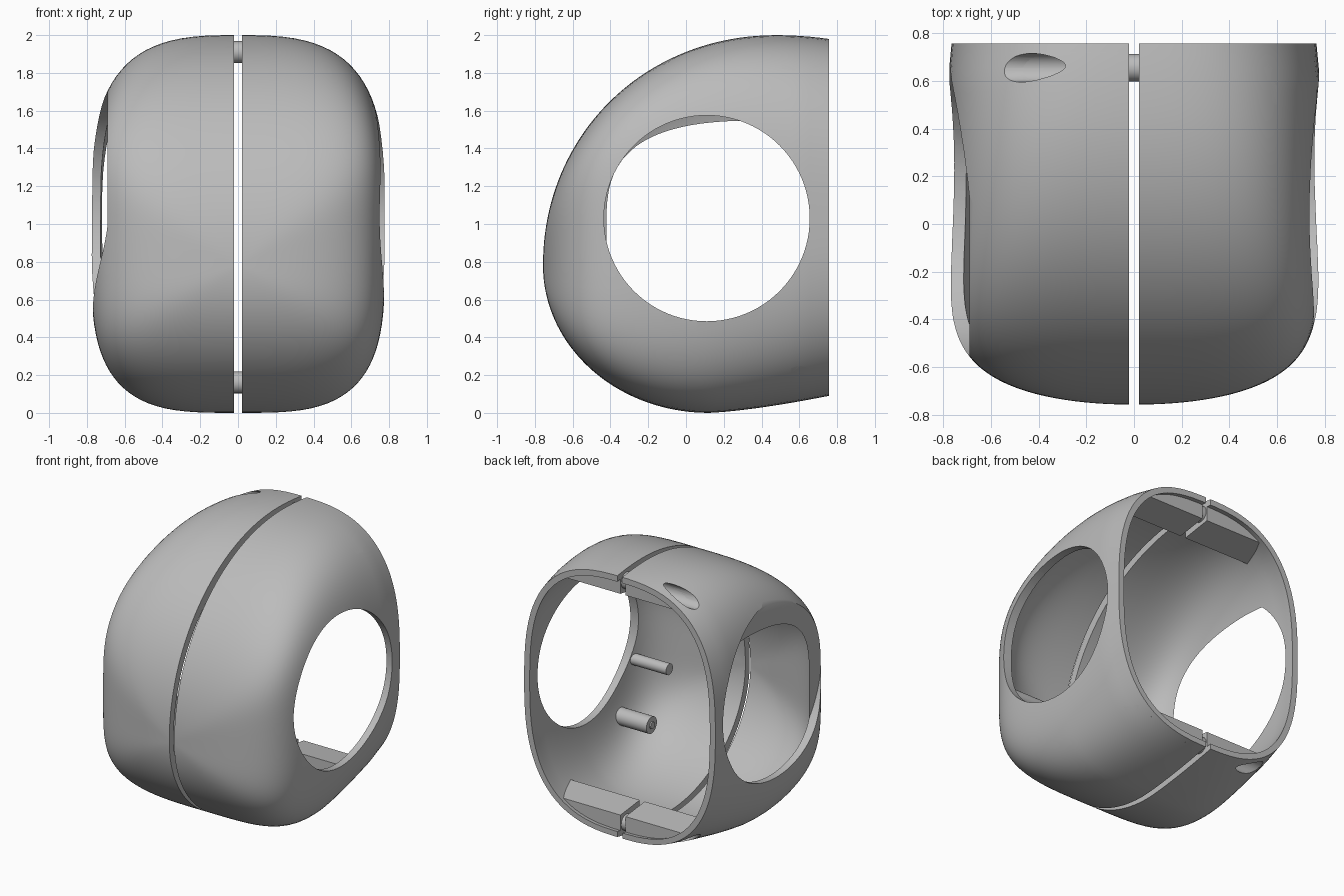
import bpy, bmesh, math
from mathutils import Matrix, Vector

if "Cube" in bpy.data.objects:
    bpy.data.objects.remove(bpy.data.objects["Cube"], do_unlink=True)

FRONT, DEPTH, WALL = -0.757, 1.514, 0.05
GAP = 0.02
RINGS, SEGS = 72, 96

grey = bpy.data.materials.new("light_grey")
grey.use_nodes = True
grey.diffuse_color = (0.5, 0.5, 0.5, 1)
grey.node_tree.nodes["Principled BSDF"].inputs["Base Color"].default_value = grey.diffuse_color


def make(name, bm):
    bmesh.ops.recalc_face_normals(bm, faces=bm.faces)
    mesh = bpy.data.meshes.new(name)
    bm.to_mesh(mesh)
    bm.free()
    mesh.materials.append(grey)
    ob = bpy.data.objects.new(name, mesh)
    bpy.context.collection.objects.link(ob)
    return ob


def arc(u, p, q):
    return max(0.0, 1 - max(0.0, u) ** p) ** (1 / q)


# Outline of the pod at a given depth
def top_z(y):
    if y > 0.48:
        return 2 - 0.02 * ((y - 0.48) / 0.277) ** 2
    return 0.78 + 1.22 * arc((0.48 - y) / 1.237, 2.05, 2.05)


def bottom_z(y):
    if y > 0.12:
        return 0.09 * ((y - 0.12) / 0.637) ** 1.4
    return 0.78 * (1 - arc((0.12 - y) / 0.877, 2, 2))


def half_width(y):
    return 0.78 * arc((0.3 - y) / 1.057, 7, 2.1) - 0.015 * max(0, (y - 0.6) / 0.157)


# Closed solid lofted from rounded square rings, optionally inset
def pod(name, inset=0.0):
    bm = bmesh.new()
    rings = []
    for i in range(1, RINGS + 1):
        s = i / RINGS
        y = FRONT + DEPTH * s ** 2.5
        hi, lo = top_z(y), bottom_z(y)
        w = half_width(y) * (1 - inset / 0.78)
        h = (hi - lo) / 2 * (1 - inset / 0.96)
        e = 2 / (4.6 - 1.9 * (y - FRONT) / DEPTH)
        ring = []
        for k in range(SEGS):
            a = math.tau * (k + 0.5) / SEGS
            c, d = math.cos(a), math.sin(a)
            ring.append(bm.verts.new((
                math.copysign(w * abs(c) ** e, c), y + inset,
                (hi + lo) / 2 + math.copysign(h * abs(d) ** e, d))))
        rings.append(ring)
    tip = bm.verts.new((0, FRONT + inset, 0.78))
    for k in range(SEGS):
        n = (k + 1) % SEGS
        bm.faces.new((tip, rings[0][k], rings[0][n]))
        for a, b in zip(rings, rings[1:]):
            bm.faces.new((a[k], b[k], b[n], a[n]))
    bm.faces.new(rings[-1])
    return make(name, bm)


# Rod along x between two positions
def rod(name, x0, x1, y, z, r, sides=32):
    bm = bmesh.new()
    m = Matrix.Translation(((x0 + x1) / 2, y, z)) @ Matrix.Rotation(math.pi / 2, 4, "Y")
    bmesh.ops.create_cone(bm, cap_ends=True, segments=sides, radius1=r, radius2=r,
                          depth=abs(x1 - x0), matrix=m)
    return make(name, bm)


# Side profile in (y, z) extruded along x
def prism(name, x0, x1, profile):
    bm = bmesh.new()
    face = bm.faces.new([bm.verts.new((x0, y, z)) for y, z in profile])
    out = bmesh.ops.extrude_face_region(bm, geom=[face])["geom"]
    bmesh.ops.translate(bm, vec=Vector((x1 - x0, 0, 0)),
                        verts=[v for v in out if isinstance(v, bmesh.types.BMVert)])
    return make(name, bm)


def combine(ob, tool, op="DIFFERENCE", keep=False):
    mod = ob.modifiers.new("cut", "BOOLEAN")
    mod.operation, mod.solver, mod.object = op, "EXACT", tool
    bpy.context.view_layer.objects.active = ob
    bpy.ops.object.modifier_apply(modifier=mod.name)
    if not keep:
        bpy.data.objects.remove(tool, do_unlink=True)


def smooth(ob):
    bpy.ops.object.select_all(action="DESELECT")
    ob.select_set(True)
    bpy.context.view_layer.objects.active = ob
    bpy.ops.object.shade_smooth_by_angle(angle=math.radians(35))


outer = pod("outer_form")
inner = pod("inner_form", WALL)
far = [(-2, -1), (2, -1), (2, 3), (-2, 3)]
TOP_PEG, LOW_PEG, PEG_Y = 1.91, 0.16, 0.655
low_block = [(0.5, -0.1), (0.72, -0.1), (0.72, 0.235), (0.5, 0.26)]
top_block = [(0.5, 2.1), (0.72, 2.1), (0.72, 1.835), (0.5, 1.8)]

for side, label in ((1, "left"), (-1, "right")):
    # Shell half with its side opening
    shell = outer.copy()
    shell.data = outer.data.copy()
    shell.name = label + "_shell"
    bpy.context.collection.objects.link(shell)
    combine(shell, inner, keep=True)
    combine(shell, prism("gap_cutter", -side * 2, side * GAP, far))
    if side > 0:
        combine(shell, rod("opening", 0.3, 1.5, 0.11, 1.03, 0.545, 96))
    else:
        # The wider opening is a shallow flat cut, so its edge runs uneven
        combine(shell, rod("opening", -1.5, -0.69, 0.06, 1.08, 0.62, 96))
    parts = [shell]

    # Joining blocks inside the rear edge
    for name, profile in (("top", top_block), ("bottom", low_block)):
        block = prism(f"{label}_{name}_block", side * GAP, side * 0.6, profile)
        combine(block, outer, "INTERSECT", keep=True)
        parts.append(block)

    # Screw recesses on one half
    if side < 0:
        for z in (TOP_PEG, LOW_PEG):
            for ob in parts:
                combine(ob, rod("recess", -1, -0.23, PEG_Y, z, 0.06))
    for ob in parts:
        smooth(ob)

for ob in (outer, inner):
    bpy.data.objects.remove(ob, do_unlink=True)

# Pegs bridging the gap
for name, z in (("top_peg", TOP_PEG), ("bottom_peg", LOW_PEG)):
    smooth(rod(name, -0.1, 0.1, PEG_Y, z, 0.058, 16))

# Mounting posts on the inner wall
smooth(rod("upper_post", 0.42, 0.71, -0.41, 0.75, 0.04))
smooth(rod("lower_post", 0.45, 0.7, -0.25, 0.4, 0.06))
smooth(rod("lower_post_core", 0.44, 0.5, -0.25, 0.4, 0.025))
